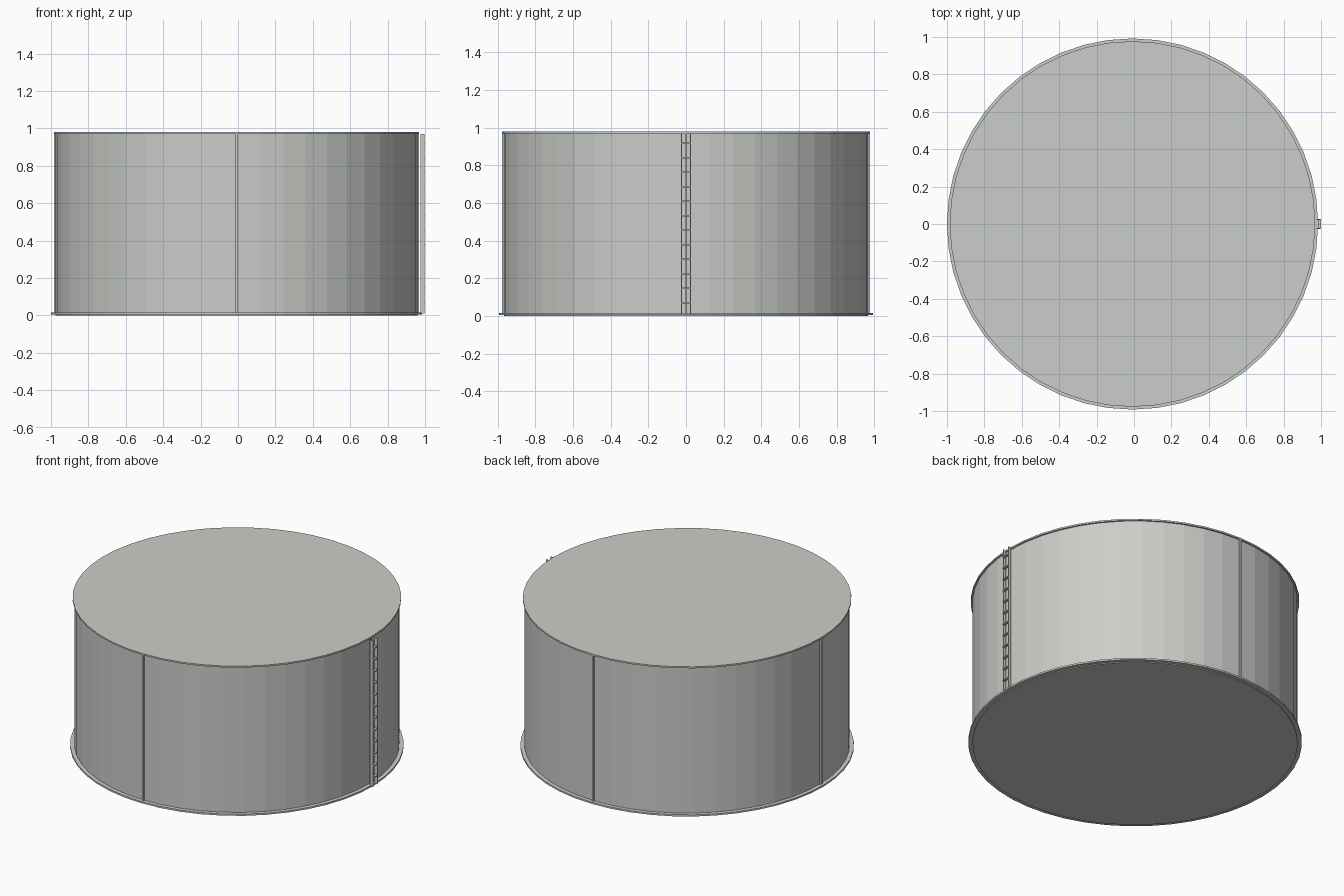
import bpy
import math

cube = bpy.data.objects.get("Cube")
if cube:
    bpy.data.objects.remove(cube, do_unlink=True)

CX = -0.008      # tank axis, shifted to leave room for the ladder
SIDES = 48
WALL_R = 0.967
TOP = 0.98

steel = bpy.data.materials.new("light grey steel")
steel.use_nodes = True
colour = (0.60, 0.615, 0.585, 1)
steel.diffuse_color = colour
bsdf = next(n for n in steel.node_tree.nodes if n.type == 'BSDF_PRINCIPLED')
bsdf.inputs["Base Color"].default_value = colour


def finish(name):
    obj = bpy.context.object
    obj.name = name
    obj.data.materials.append(steel)
    return obj


def disc(name, radius, z0, z1):
    bpy.ops.mesh.primitive_cylinder_add(
        vertices=SIDES, radius=radius, depth=z1 - z0,
        location=(CX, 0, (z0 + z1) / 2))
    return finish(name)


def box(name, size, centre, turn=0):
    bpy.ops.mesh.primitive_cube_add(size=1, location=centre)
    obj = finish(name)
    for v in obj.data.vertices:
        v.co = [c * s for c, s in zip(v.co, size)]
    obj.rotation_euler.z = turn
    return obj


# Tank shell, base flange and overhanging flat roof
disc("tank_wall", WALL_R, 0, TOP - 0.005)
disc("base_flange", 0.992, 0.005, 0.016)
disc("roof_plate", 0.977, TOP - 0.01, TOP)

# Vertical seam ribs at the four quarters
for i, side in enumerate(("left", "back", "right", "front")):
    a = i * math.pi / 2
    box(side + "_seam_rib", (0.02, 0.012, TOP - 0.016),
        (CX + WALL_R * math.cos(a), WALL_R * math.sin(a), TOP / 2), a)

# Ladder rails
for side, y in (("front", -0.023), ("back", 0.023)):
    box(side + "_ladder_rail", (0.021, 0.005, 0.96), (0.9865, y, 0.49))

# Ladder rungs
RUNGS = 12
for i in range(RUNGS):
    box("ladder_rung", (0.016, 0.05, 0.007), (0.992, 0, 0.07 + i * 0.077))
